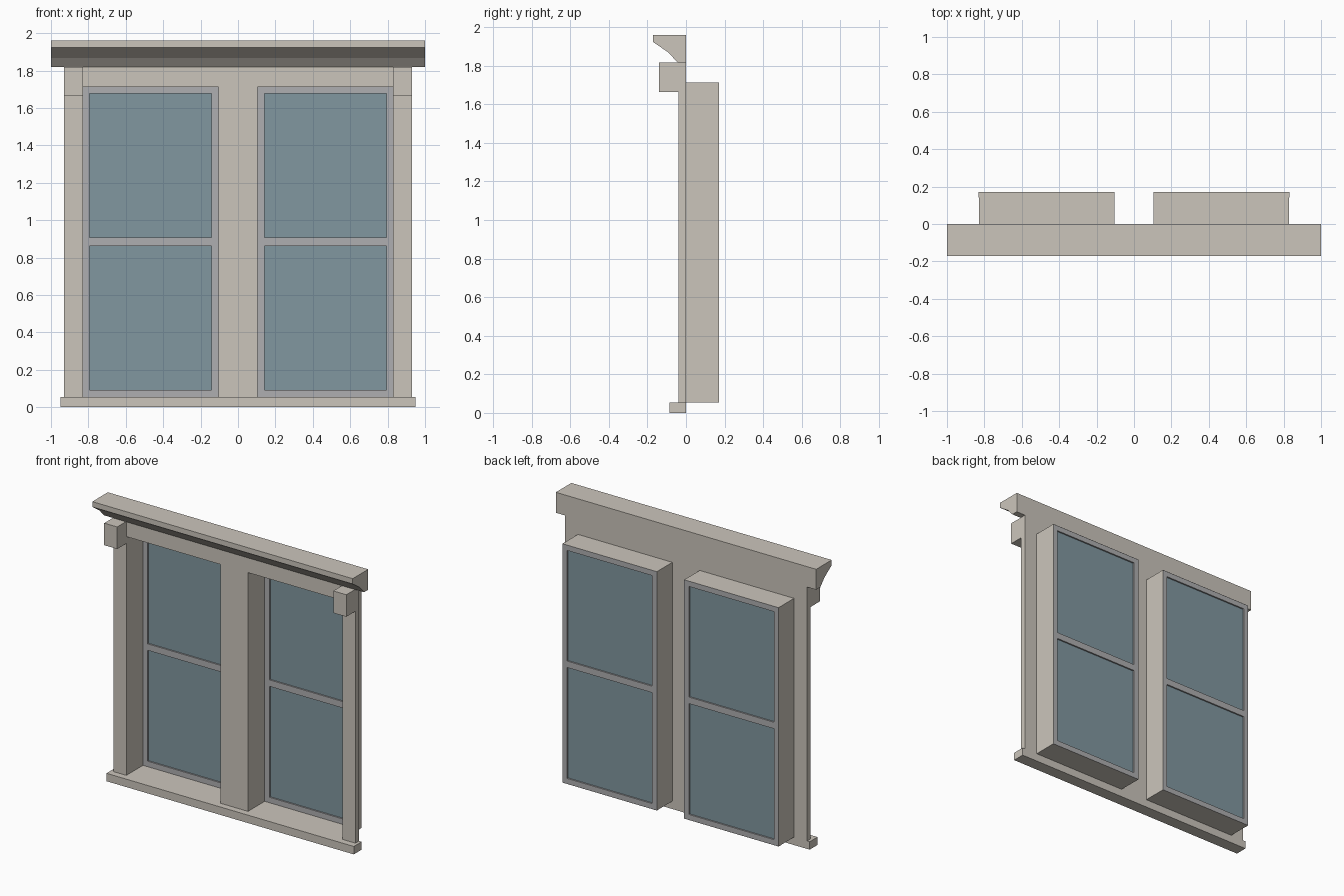
import bpy, bmesh

if "Cube" in bpy.data.objects:
    bpy.data.objects.remove(bpy.data.objects["Cube"])


def material(name, rgb):
    m = bpy.data.materials.new(name)
    m.diffuse_color = (*rgb, 1)
    m.use_nodes = True
    m.node_tree.nodes["Principled BSDF"].inputs["Base Color"].default_value = m.diffuse_color
    return m


STONE = material("painted_stone", (0.60, 0.56, 0.50))
SASH = material("grey_sash", (0.43, 0.43, 0.44))
GLASS = material("blue_glass", (0.22, 0.31, 0.35))


def finish(name, bm, mat):
    bmesh.ops.recalc_face_normals(bm, faces=bm.faces)
    me = bpy.data.meshes.new(name)
    bm.to_mesh(me)
    bm.free()
    me.materials.append(mat)
    ob = bpy.data.objects.new(name, me)
    bpy.context.collection.objects.link(ob)
    return ob


def extrude_faces(bm, offset):
    geo = bmesh.ops.extrude_face_region(bm, geom=bm.faces[:])["geom"]
    bmesh.ops.translate(bm, vec=offset, verts=[v for v in geo if isinstance(v, bmesh.types.BMVert)])


def prism(name, points, offset, mat):
    bm = bmesh.new()
    bm.faces.new([bm.verts.new(p) for p in points])
    extrude_faces(bm, offset)
    return finish(name, bm, mat)


def box(name, x0, x1, y0, y1, z0, z1, mat):
    pts = [(x0, y0, z0), (x1, y0, z0), (x1, y0, z1), (x0, y0, z1)]
    return prism(name, pts, (0, y1 - y0, 0), mat)


IN, OUT, BOT, TOP = 0.105, 0.83, 0.055, 1.713   # window opening
FRONT, BACK = 0.143, 0.17                       # sash depth

# Sill
box("sill", -0.95, 0.95, -0.086, 0, 0, BOT, STONE)

# Casing: one board with two openings that run down to the sill
half = [(IN, BOT), (IN, TOP), (OUT, TOP), (OUT, BOT), (0.93, BOT), (0.93, 1.818)]
outline = half + [(-x, z) for x, z in reversed(half)]
prism("casing", [(x, -0.04, z) for x, z in outline], (0, 0.04, 0), STONE)

# Cornice moulding
profile = [(0, 1.818), (-0.045, 1.818), (-0.09, 1.868), (-0.17, 1.923), (-0.17, 1.96), (0, 1.96)]
prism("cornice", [(-1, y, z) for y, z in profile], (2, 0, 0), STONE)

for side, s in (("left", -1), ("right", 1)):
    # Corner block under the cornice
    a, b = sorted((s * OUT, s * 0.93))
    box(f"corner_block_{side}", a, b, -0.14, 0, 1.665, 1.818, STONE)

    # Thin reveal running back from the opening
    a, b = sorted((s * IN, s * OUT))
    bm = bmesh.new()
    rings = [[bm.verts.new((x, y, z)) for x, z in ((a, BOT), (b, BOT), (b, TOP), (a, TOP))]
             for y in (0, FRONT)]
    for i in range(4):
        j = (i + 1) % 4
        bm.faces.new((rings[0][i], rings[0][j], rings[1][j], rings[1][i]))
    finish(f"reveal_{side}", bm, STONE)
    # Outer cover of the sash edge
    bm = bmesh.new()
    e = 0.0005
    rings = [[bm.verts.new((x, y, z)) for x, z in
              ((a - e, BOT - e), (b + e, BOT - e), (b + e, TOP + e), (a - e, TOP + e))]
             for y in (FRONT, BACK)]
    for i in range(4):
        j = (i + 1) % 4
        bm.faces.new((rings[0][i], rings[0][j], rings[1][j], rings[1][i]))
    finish(f"reveal_edge_{side}", bm, STONE)

    # Sash frame: a grid with two pane holes, extruded
    xs = [a, a + 0.036, b - 0.036, b]
    zs = [BOT, 0.093, 0.863, 0.908, 1.676, TOP]
    bm = bmesh.new()
    grid = [[bm.verts.new((x, FRONT, z)) for z in zs] for x in xs]
    for i in range(3):
        for k in range(5):
            if i == 1 and k in (1, 3):
                continue
            bm.faces.new((grid[i][k], grid[i + 1][k], grid[i + 1][k + 1], grid[i][k + 1]))
    extrude_faces(bm, (0, BACK - FRONT, 0))
    finish(f"sash_{side}", bm, SASH)

    # Glass panes
    for label, k in (("lower", 1), ("upper", 3)):
        box(f"{label}_pane_{side}", xs[1], xs[2], 0.153, 0.160, zs[k], zs[k + 1], GLASS)
